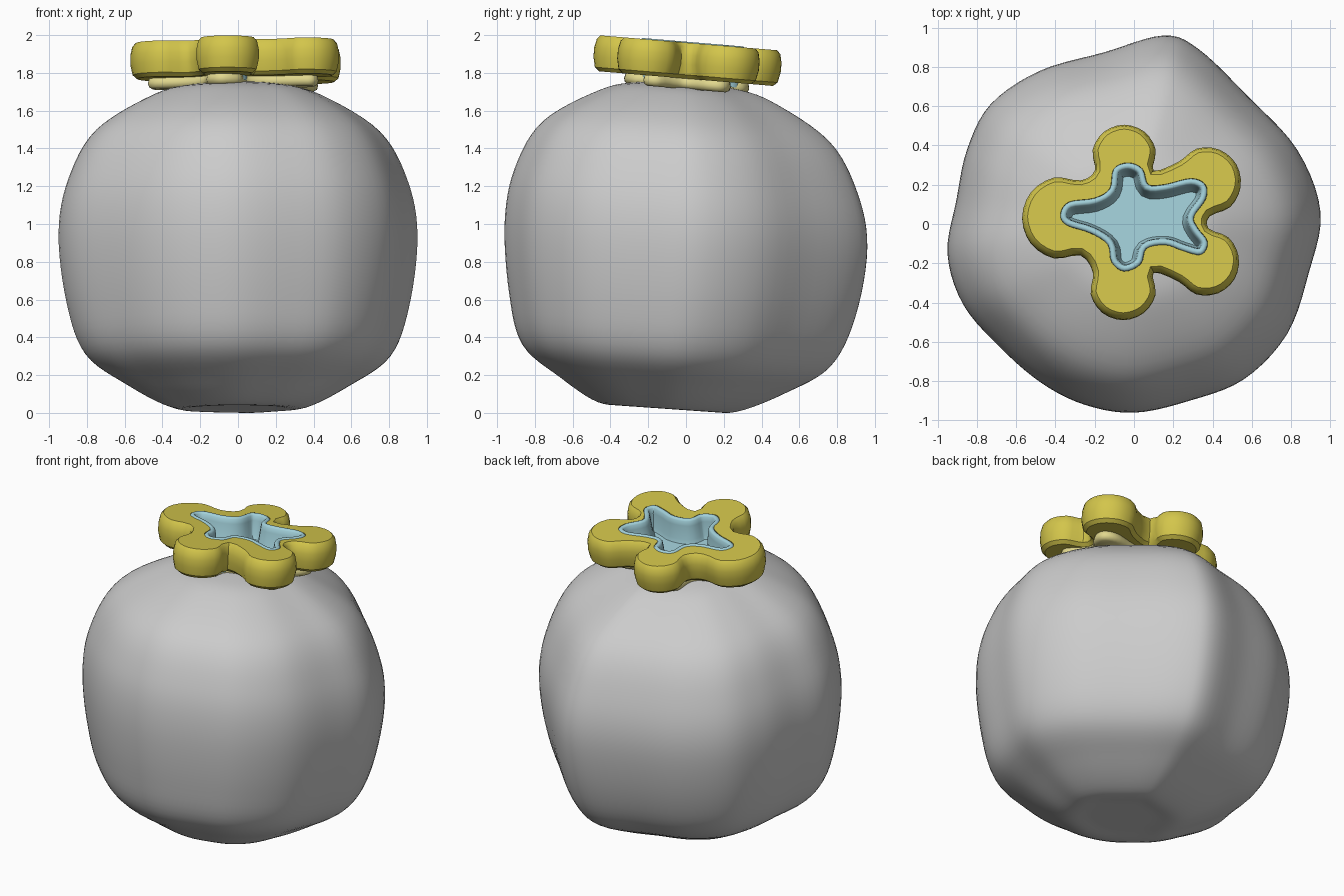
import bpy, bmesh, math
from mathutils import Vector

if "Cube" in bpy.data.objects:
    bpy.data.objects.remove(bpy.data.objects["Cube"])


def spline(pts, n, closed=True):
    """Catmull-Rom points through pts, n samples per span."""
    pts = [Vector(p) for p in pts]
    m = len(pts)
    get = (lambda i: pts[i % m]) if closed else (lambda i: pts[max(0, min(m - 1, i))])
    out = []
    for i in range(m if closed else m - 1):
        a, b, c, d = (get(i + k) for k in (-1, 0, 1, 2))
        for k in range(n):
            t = k / n
            out.append(0.5 * (2 * b + (c - a) * t + (2 * a - 5 * b + 4 * c - d) * t * t
                              + (3 * b - a - 3 * c + d) * t ** 3))
    if not closed:
        out.append(pts[-1])
    return out


def inset(loop, d):
    """Move a clockwise outline inward by d."""
    res = []
    for i, p in enumerate(loop):
        t = (loop[(i + 1) % len(loop)] - loop[i - 1]).normalized()
        res.append(p + Vector((t.y, -t.x)) * d)
    return res


def loft(bm, loops):
    """Join equal-length 3D loops with quads; returns the vertex rings."""
    rings = [[bm.verts.new(p) for p in lp] for lp in loops]
    for a, b in zip(rings, rings[1:]):
        for i in range(len(a)):
            j = (i + 1) % len(a)
            bm.faces.new((a[i], a[j], b[j], b[i]))
    return rings


def levels(outline, steps):
    return [[(p.x, p.y, z) for p in inset(outline, d)] for d, z in steps]


def finish(bm, name, color=None, angle=40, tilt=0.0, z=0.0):
    bmesh.ops.recalc_face_normals(bm, faces=bm.faces)
    me = bpy.data.meshes.new(name)
    bm.to_mesh(me)
    bm.free()
    ob = bpy.data.objects.new(name, me)
    bpy.context.collection.objects.link(ob)
    ob.location.z = z
    ob.rotation_euler.x = tilt
    if color:
        mat = bpy.data.materials.new(name + "_color")
        mat.diffuse_color = (*color, 1)
        mat.use_nodes = True
        mat.node_tree.nodes["Principled BSDF"].inputs["Base Color"].default_value = mat.diffuse_color
        me.materials.append(mat)
    bpy.ops.object.select_all(action='DESELECT')
    ob.select_set(True)
    bpy.context.view_layer.objects.active = ob
    bpy.ops.object.shade_smooth_by_angle(angle=math.radians(angle))
    return ob


# Rounded, slightly faceted boulder: plan outline scaled along a profile
plan = spline([(-0.95, -0.15), (-0.905, 0.12), (-0.85, 0.38), (-0.73, 0.61), (-0.48, 0.78),
               (-0.15, 0.875), (0.15, 0.96), (0.33, 0.89), (0.58, 0.65), (0.83, 0.38),
               (0.95, 0.06), (0.89, -0.25), (0.78, -0.56), (0.56, -0.79), (0.28, -0.90),
               (0.0, -0.96), (-0.25, -0.92), (-0.47, -0.81), (-0.68, -0.63), (-0.87, -0.41)], 5)
# scale, height, y shift
profile = spline([(0.002, 0.03, -0.1), (0.2, 0.03, -0.1), (0.38, 0.033, -0.1), (0.62, 0.15, -0.07),
                  (0.85, 0.31, -0.05), (0.955, 0.58, -0.02), (1, 0.95, 0), (0.945, 1.24, 0),
                  (0.79, 1.5, 0), (0.47, 1.69, 0), (0.25, 1.745, 0), (0.002, 1.76, 0)], 6, False)
bm = bmesh.new()
rings = loft(bm, [[(p.x * s, p.y * s + dy, z - 0.07 * (p.y * s + dy)) for p in plan]
                  for s, z, dy in profile])
bm.faces.new(rings[0])
bm.faces.new(rings[-1])
low = min(v.co.z for v in bm.verts)
for v in bm.verts:
    v.co.z -= low
finish(bm, "boulder_body", angle=50)

TILT, CENTER = -0.084, 1.865

# Five-armed star outline of the basin
star = spline([(-0.37, 0.04), (-0.33, 0.10), (-0.20, 0.12), (-0.12, 0.17), (-0.10, 0.27),
               (-0.03, 0.30), (0.04, 0.27), (0.07, 0.19), (0.16, 0.19), (0.29, 0.22),
               (0.36, 0.19), (0.36, 0.12), (0.30, 0.03), (0.32, -0.03), (0.37, -0.10),
               (0.34, -0.16), (0.25, -0.14), (0.16, -0.11), (0.06, -0.13), (0.03, -0.21),
               (-0.05, -0.245), (-0.11, -0.20), (-0.13, -0.11), (-0.22, -0.05), (-0.34, -0.01)], 4)

# Flower outline from five round lobes: x, y, radius, direction
lobes = [(-0.36, 0.03, 0.21, 180), (-0.05, 0.34, 0.165, 90), (0.37, 0.215, 0.175, 30),
         (0.365, -0.195, 0.17, -30), (-0.055, -0.32, 0.17, -90)]
pts = []
for cx, cy, r, d in lobes:
    for k in range(7):
        a = math.radians(d + 115 - k * 230 / 6)
        pts.append((cx + r * math.cos(a), cy + r * math.sin(a)))
flower = spline(pts, 3)

# Flower ring with a star-shaped hole
bm = bmesh.new()
outer = loft(bm, levels(flower, [(0.035, -0.095), (0.012, -0.075), (0, -0.02), (0, 0.03),
                                 (0.01, 0.075), (0.028, 0.095)]))
inner = loft(bm, levels(star, [(-0.005, -0.095), (-0.005, 0.095)]))
for k in (0, -1):
    edges = []
    for ring in (outer[k], inner[k]):
        edges += [bm.edges.get((ring[i - 1], ring[i])) for i in range(len(ring))]
    bmesh.ops.triangle_fill(bm, use_beauty=True, edges=edges, normal=(0, 0, 1))
finish(bm, "flower_ring", (0.65, 0.56, 0.07), 35, TILT, CENTER)

# Blue basin with a rounded rim
bm = bmesh.new()
rings = loft(bm, levels(star, [(-0.004, -0.12), (-0.004, 0.092), (0.004, 0.1), (0.018, 0.1),
                               (0.027, 0.09), (0.032, 0.06), (0.042, -0.03), (0.052, -0.055)]))
bm.faces.new(rings[0])
bm.faces.new(rings[-1])
finish(bm, "star_basin", (0.36, 0.63, 0.70), 50, TILT, CENTER)

# Pale foot between flower and boulder
foot = [p * 1.22 + Vector((-0.025, -0.02)) for p in star]
bm = bmesh.new()
rings = loft(bm, levels(foot, [(0.025, -0.15), (0.006, -0.14), (0, -0.12), (0.006, -0.095),
                               (0.025, -0.085)]))
bm.faces.new(rings[0])
bm.faces.new(rings[-1])
finish(bm, "pale_foot", (0.75, 0.68, 0.27), 50, TILT, CENTER)
